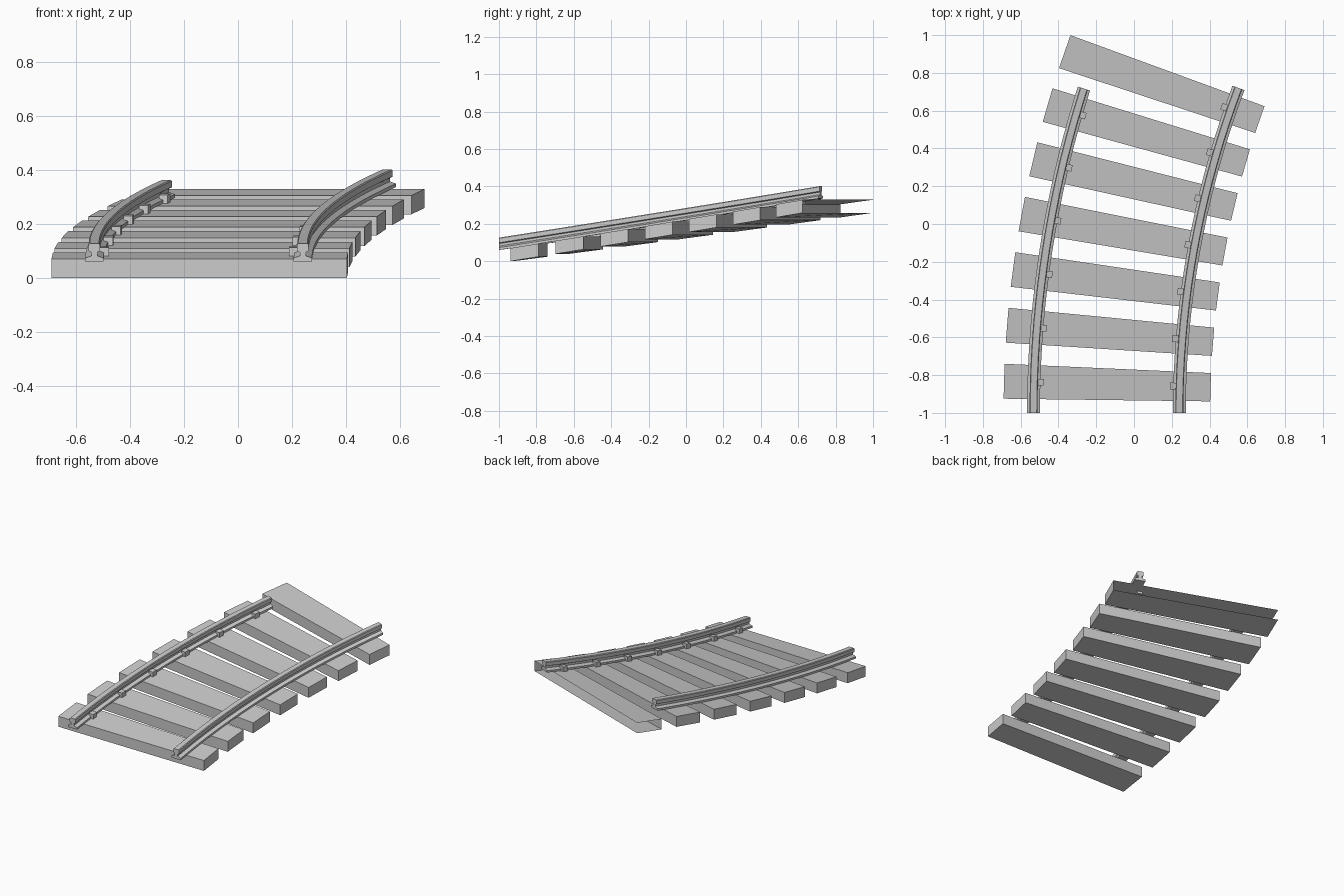
import bpy, bmesh
from math import sin, cos, radians

if "Cube" in bpy.data.objects:
    bpy.data.objects.remove(bpy.data.objects["Cube"])

CX, CY = 5.125, -1.0        # centre of the track curve
RISE = 0.01336              # climb per degree of turn
R_LEFT, R_RIGHT = 5.657, 4.885


def place(r, z, deg):
    a = radians(deg)
    return (CX - r * cos(a), CY + r * sin(a), z + RISE * deg)


def sweep(name, profile, start, end, steps=1, skip_sides=(), end_cap=True):
    """Sweep a counter-clockwise (radius, z) profile along the climbing curve."""
    bm = bmesh.new()
    rings = []
    for s in range(steps + 1):
        deg = start + (end - start) * s / steps
        rings.append([bm.verts.new(place(r, z, deg)) for r, z in profile])
    n = len(profile)
    for a, b in zip(rings, rings[1:]):
        for i in range(n):
            if i not in skip_sides:
                j = (i + 1) % n
                bm.faces.new((a[i], a[j], b[j], b[i]))
    bm.faces.new(rings[0][::-1])
    if end_cap:
        bm.faces.new(rings[-1])
    mesh = bpy.data.meshes.new(name)
    bm.to_mesh(mesh)
    bm.free()
    obj = bpy.data.objects.new(name, mesh)
    bpy.context.collection.objects.link(obj)
    return obj


def box(r0, r1, z0, z1):
    return [(r0, z0), (r1, z0), (r1, z1), (r0, z1)]


# Rails: flange, web and head
half = [(0.034, 0.060), (0.034, 0.073), (0.011, 0.081), (0.011, 0.094),
        (0.021, 0.099), (0.021, 0.122), (0.017, 0.126)]
section = half + [(-x, z) for x, z in reversed(half)]
for name, radius, end in (("left_rail", R_LEFT, 17.67), ("right_rail", R_RIGHT, 20.62)):
    sweep(name, [(radius + x, z) for x, z in section], 0, end, 18)

# Sleepers, the last one open at its back and outer end, with rail clips
for i in range(7):
    mid = 1.65 + 2.925 * i
    last = i == 6
    sweep(f"sleeper_{i + 1}", box(4.722, 5.816, -0.010, 0.060), mid - 0.91, mid + 0.91,
          skip_sides=(1,) if last else (), end_cap=not last)
    if not last:
        sweep(f"left_clip_{i + 1}", box(R_LEFT - 0.052, R_LEFT - 0.018, 0.045, 0.092),
              mid - 0.18, mid + 0.18)
    sweep(f"right_clip_{i + 1}", box(R_RIGHT + 0.018, R_RIGHT + 0.052, 0.045, 0.092),
          mid - 0.21, mid + 0.21)
